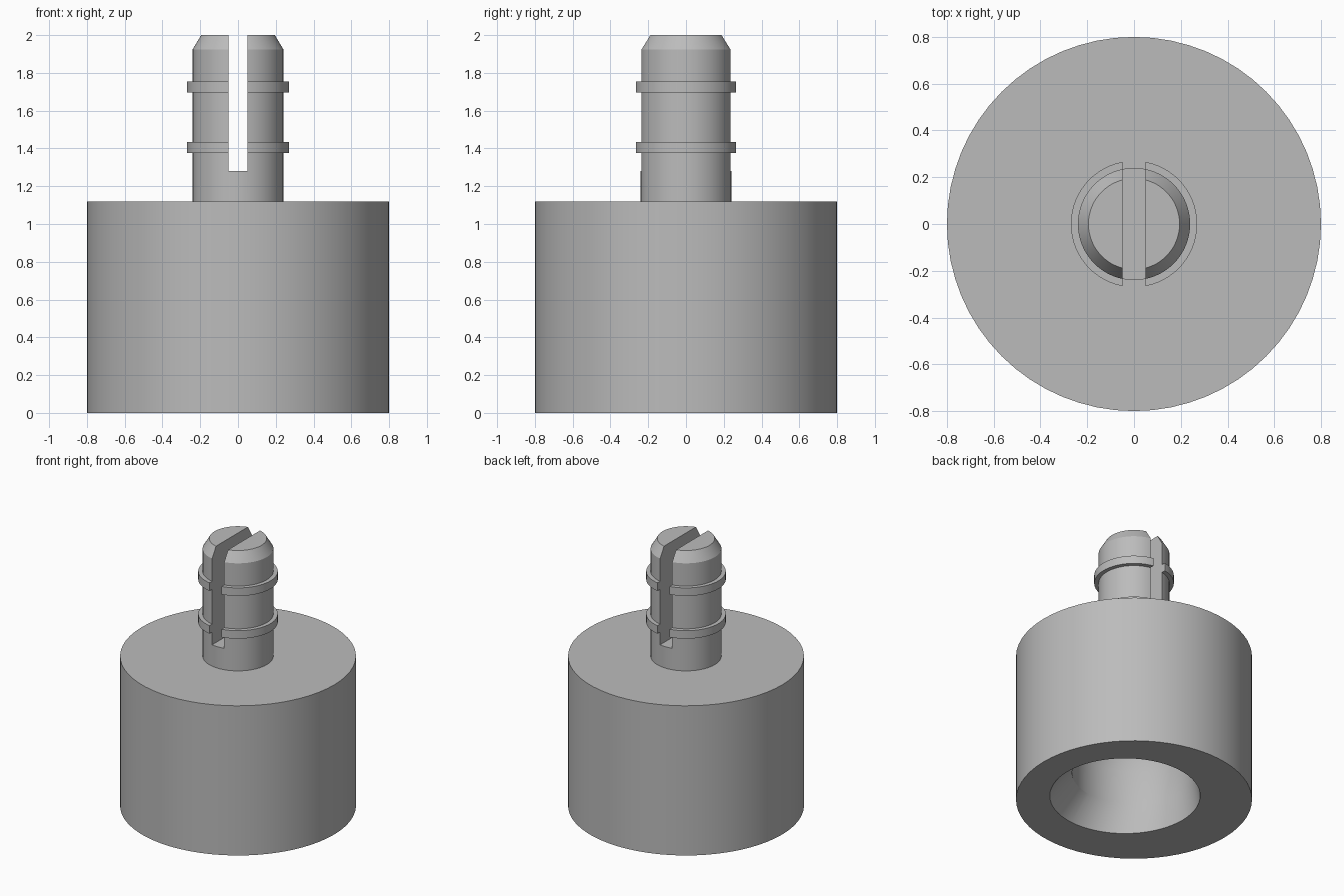
import bpy
import bmesh
from math import cos, sin, tau, radians

cube = bpy.data.objects.get("Cube")
if cube:
    bpy.data.objects.remove(cube)

grey = bpy.data.materials.new("plain grey")
grey.use_nodes = True
colour = (0.5, 0.5, 0.5, 1)
grey.diffuse_color = colour
grey.node_tree.nodes["Principled BSDF"].inputs["Base Color"].default_value = colour


def loft(name, rings, sides=64):
    """Skin circles given as (centre x, radius, z), closing both ends."""
    bm = bmesh.new()
    loops = [[bm.verts.new((cx + r * cos(tau * i / sides), r * sin(tau * i / sides), z))
              for i in range(sides)] for cx, r, z in rings]
    for a, b in zip(loops, loops[1:]):
        for i in range(sides):
            j = (i + 1) % sides
            bm.faces.new((a[i], a[j], b[j], b[i]))
    bm.faces.new(loops[0])
    bm.faces.new(loops[-1])
    bmesh.ops.recalc_face_normals(bm, faces=bm.faces)
    mesh = bpy.data.meshes.new(name)
    bm.to_mesh(mesh)
    bm.free()
    mesh.materials.append(grey)
    obj = bpy.data.objects.new(name, mesh)
    bpy.context.collection.objects.link(obj)
    return obj


def select(obj):
    bpy.ops.object.select_all(action='DESELECT')
    obj.select_set(True)
    bpy.context.view_layer.objects.active = obj


# Foot body with an off-centre socket underneath
body = loft("foot_body", [(0, 0.8, 1.12), (0, 0.8, 0), (0.08, 0.51, 0),
                          (0, 0.42, 0.21), (0, 0.42, 0.46), (0, 0.36, 0.6)])

# Pin with two ribs and a chamfered tip
profile = [(0.24, 1.12)]
for z in (1.375, 1.695):
    profile += [(0.24, z), (0.27, z), (0.27, z + 0.06), (0.24, z + 0.06)]
profile += [(0.24, 1.925), (0.195, 2)]
pin = loft("split_pin", [(0, r, z) for r, z in profile])

# Slot cut from front to back
bpy.ops.mesh.primitive_cube_add(size=1, location=(0, 0, 1.78))
cutter = bpy.context.object
cutter.name = "slot_cutter"
cutter.scale = (0.1, 1, 1)
cutter.hide_render = True
cutter.data.materials.append(grey)
slot = pin.modifiers.new("slot", 'BOOLEAN')
slot.operation = 'DIFFERENCE'
slot.solver = 'EXACT'
slot.object = cutter
select(pin)
bpy.ops.object.modifier_apply(modifier=slot.name)
bpy.data.objects.remove(cutter)

for obj in (body, pin):
    select(obj)
    bpy.ops.object.shade_smooth_by_angle(angle=radians(25))
